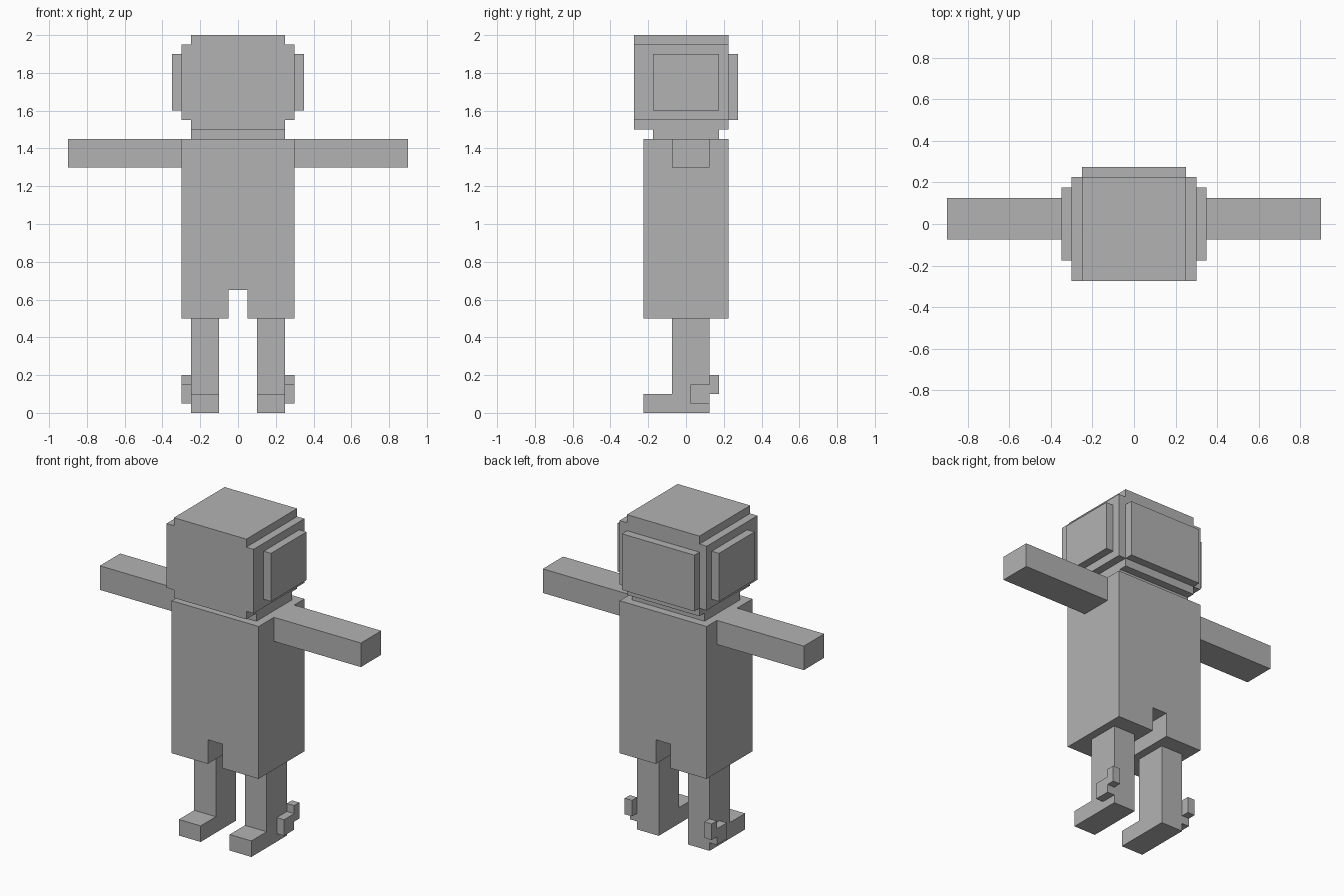
import bpy
import bmesh
from mathutils import Vector

if "Cube" in bpy.data.objects:
    bpy.data.objects.remove(bpy.data.objects["Cube"])

grey = bpy.data.materials.new("plain grey")
grey.diffuse_color = (0.45, 0.45, 0.45, 1)
grey.use_nodes = True
grey.node_tree.nodes["Principled BSDF"].inputs["Base Color"].default_value = grey.diffuse_color


def extrude(name, profile, axis, start, end):
    """Solid from a flat profile: (x, z) pushed along y, or (y, z) pushed along x."""
    bm = bmesh.new()
    if axis == "y":
        points = [(a, start, b) for a, b in profile]
        move = Vector((0, end - start, 0))
    else:
        points = [(start, a, b) for a, b in profile]
        move = Vector((end - start, 0, 0))
    face = bm.faces.new([bm.verts.new(p) for p in points])
    result = bmesh.ops.extrude_face_region(bm, geom=[face], use_keep_orig=True)
    verts = [g for g in result["geom"] if isinstance(g, bmesh.types.BMVert)]
    bmesh.ops.translate(bm, verts=verts, vec=move)
    bmesh.ops.recalc_face_normals(bm, faces=bm.faces)
    mesh = bpy.data.meshes.new(name)
    bm.to_mesh(mesh)
    bm.free()
    mesh.materials.append(grey)
    obj = bpy.data.objects.new(name, mesh)
    bpy.context.collection.objects.link(obj)
    return obj


def box(name, x, y, z):
    rect = [(x[0], z[0]), (x[1], z[0]), (x[1], z[1]), (x[0], z[1])]
    return extrude(name, rect, "y", *y)


def mirrored(half):
    """Closed outline from its right half, listed bottom to top."""
    return half + [(-a, b) for a, b in reversed(half)]


# Head with stepped corners, and the neck below it
head = mirrored([(0.25, 1.5), (0.25, 1.55), (0.3, 1.55),
                 (0.3, 1.95), (0.25, 1.95), (0.25, 2.0)])
extrude("head", head, "y", -0.275, 0.225)
box("head_back_plate", (-0.25, 0.25), (0.225, 0.275), (1.55, 1.9))
box("neck", (-0.25, 0.25), (-0.175, 0.175), (1.45, 1.5))

# Long body with a notch between the legs
body = mirrored([(0.05, 0.65), (0.05, 0.5), (0.3, 0.5), (0.3, 1.45)])
extrude("body", body, "y", -0.225, 0.225)

# Leg with forward foot, and hooked spur, as side outlines
leg = [(-0.225, 0), (0.125, 0), (0.125, 0.5), (-0.075, 0.5),
       (-0.075, 0.1), (-0.225, 0.1)]
spur = [(0.025, 0.05), (0.125, 0.05), (0.125, 0.1), (0.175, 0.1),
        (0.175, 0.2), (0.125, 0.2), (0.125, 0.15), (0.025, 0.15)]

# Paired parts
for side, s in (("right", 1), ("left", -1)):
    box(side + "_ear_plate", (s * 0.3, s * 0.35), (-0.175, 0.175), (1.6, 1.9))
    box(side + "_arm", (s * 0.3, s * 0.9), (-0.075, 0.125), (1.3, 1.45))
    extrude(side + "_leg", leg, "x", s * 0.1, s * 0.25)
    extrude(side + "_spur", spur, "x", s * 0.25, s * 0.3)
